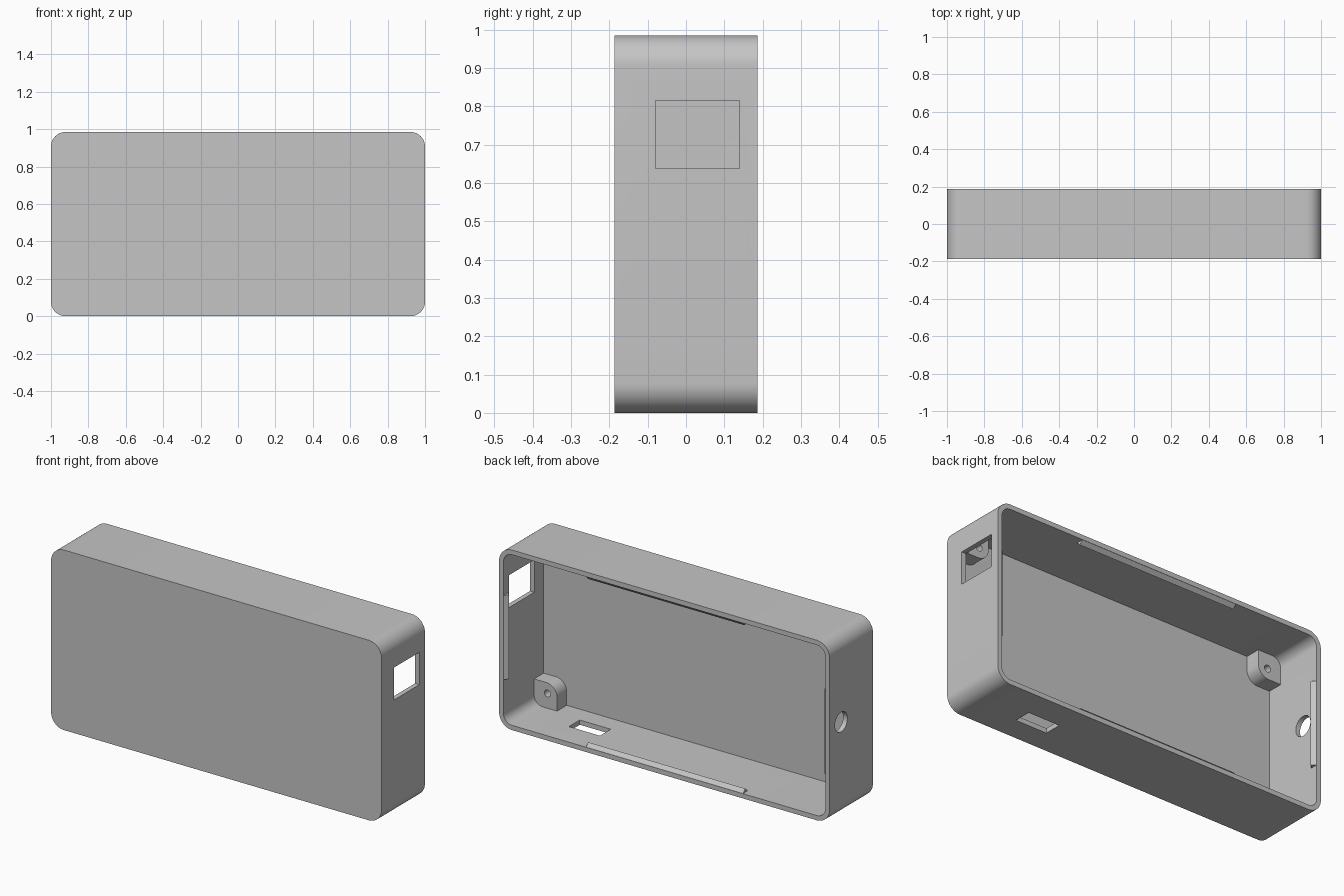
import bpy, bmesh, math
from mathutils import Vector

cube = bpy.data.objects.get("Cube")
if cube:
    bpy.data.objects.remove(cube, do_unlink=True)

WIDTH, HEIGHT, HALF_DEPTH = 2.0, 0.985, 0.187
WALL, CORNER = 0.026, 0.078
MID = HEIGHT / 2
PANEL = -HALF_DEPTH + WALL          # inner face of the front panel

grey = bpy.data.materials.new("light_grey_plastic")
grey.use_nodes = True
COLOUR = (0.56, 0.56, 0.56, 1)
grey.diffuse_color = COLOUR
grey.node_tree.nodes["Principled BSDF"].inputs["Base Color"].default_value = COLOUR


def prism(name, points, direction):
    """Extrude a closed outline along a direction."""
    bm = bmesh.new()
    face = bm.faces.new([bm.verts.new(p) for p in points])
    out = bmesh.ops.extrude_face_region(bm, geom=[face])
    verts = [g for g in out["geom"] if isinstance(g, bmesh.types.BMVert)]
    bmesh.ops.translate(bm, verts=verts, vec=direction)
    bmesh.ops.recalc_face_normals(bm, faces=bm.faces)
    mesh = bpy.data.meshes.new(name)
    bm.to_mesh(mesh)
    bm.free()
    mesh.materials.append(grey)
    obj = bpy.data.objects.new(name, mesh)
    bpy.context.collection.objects.link(obj)
    return obj


def rounded_block(name, x0, x1, z0, z1, radii, y0, y1):
    """Rounded rectangle in x-z, extruded along y."""
    points = []
    corners = [(x0, z0, 1, 1), (x1, z0, -1, 1), (x1, z1, -1, -1), (x0, z1, 1, -1)]
    for i, ((x, z, sx, sz), r) in enumerate(zip(corners, radii)):
        steps = 12 if r else 0
        for k in range(steps + 1):
            a = math.pi * (1 + i / 2) + math.pi / 2 * k / max(steps, 1)
            points.append((x + r * (sx + math.cos(a)), y0, z + r * (sz + math.sin(a)))
                          if r else (x, y0, z))
    return prism(name, points, (0, y1 - y0, 0))


def round_pin(name, centre, radius, axis, length):
    """Cylinder starting at a centre and running along an axis."""
    axis = Vector(axis)
    u = axis.orthogonal().normalized()
    v = axis.cross(u).normalized()
    ring = [Vector(centre) + radius * (u * math.cos(a) + v * math.sin(a))
            for a in (math.tau * k / 32 for k in range(32))]
    return prism(name, ring, axis * length)


def activate(obj):
    bpy.ops.object.select_all(action="DESELECT")
    obj.select_set(True)
    bpy.context.view_layer.objects.active = obj


def cut(obj, cutter):
    activate(obj)
    mod = obj.modifiers.new("cut", "BOOLEAN")
    mod.operation, mod.solver, mod.object = "DIFFERENCE", "EXACT", cutter
    bpy.ops.object.modifier_apply(modifier=mod.name)
    bpy.data.objects.remove(cutter, do_unlink=True)


def smooth(obj):
    activate(obj)
    bpy.ops.object.shade_smooth_by_angle(angle=math.radians(30))


# Case shell: rounded box, hollow and open at the back
shell = rounded_block("case_shell", -1, 1, 0, HEIGHT, [CORNER] * 4, -HALF_DEPTH, HALF_DEPTH)
cut(shell, rounded_block("cavity", -1 + WALL, 1 - WALL, WALL, HEIGHT - WALL,
                         [CORNER - WALL] * 4, PANEL, 0.3))

# Openings: side window, bottom slot, round cable hole
cut(shell, rounded_block("window_cutter", 0.93, 1.1, 0.638, 0.815, [0] * 4, -0.08, 0.14))
cut(shell, rounded_block("slot_cutter", 0.495, 0.683, -0.1, 0.06, [0] * 4, -0.057, 0.037))
cut(shell, round_pin("cable_cutter", (-1.1, 0.087, 0.52), 0.054, (1, 0, 0), 0.2))
smooth(shell)

# Screw bosses in the four inner corners
NEAR, FAR, HOLE = 0.025, 0.165, 0.107
for x_name, sx in (("left", 1), ("right", -1)):
    for z_name, sz in (("lower", -1), ("upper", 1)):
        xs = sorted((sx * (1 - NEAR), sx * (1 - FAR)))
        zs = sorted((MID + sz * (MID - NEAR), MID + sz * (MID - FAR)))
        radii = [0] * 4
        radii[{(1, 1): 0, (-1, 1): 1, (-1, -1): 2, (1, -1): 3}[sx, sz]] = 0.065
        boss = rounded_block(f"{z_name}_{x_name}_screw_boss", *xs, *zs, radii,
                             PANEL - 0.005, PANEL + 0.083)
        cut(boss, round_pin("screw_cutter",
                            (sx * (1 - HOLE), PANEL + 0.005, MID + sz * (MID - HOLE)),
                            0.019, (0, 1, 0), 0.2))
        smooth(boss)


# Snap ridges just inside the open rim
def snap_ridge(name, base, inward, along, length):
    base, inward, along = Vector(base), Vector(inward), Vector(along)
    profile = [(0.186, -0.004), (0.186, 0), (0.167, 0.02), (0.147, 0), (0.147, -0.004)]
    points = [base + inward * h + Vector((0, y, 0)) - along * length / 2 for y, h in profile]
    prism(name, points, along * length)


snap_ridge("bottom_snap_ridge", (0, 0, WALL), (0, 0, 1), (1, 0, 0), 0.95)
snap_ridge("top_snap_ridge", (0, 0, HEIGHT - WALL), (0, 0, -1), (1, 0, 0), 0.95)
snap_ridge("left_snap_ridge", (1 - WALL, 0, MID), (-1, 0, 0), (0, 0, 1), 0.46)
snap_ridge("right_snap_ridge", (-1 + WALL, 0, MID), (1, 0, 0), (0, 0, 1), 0.46)
